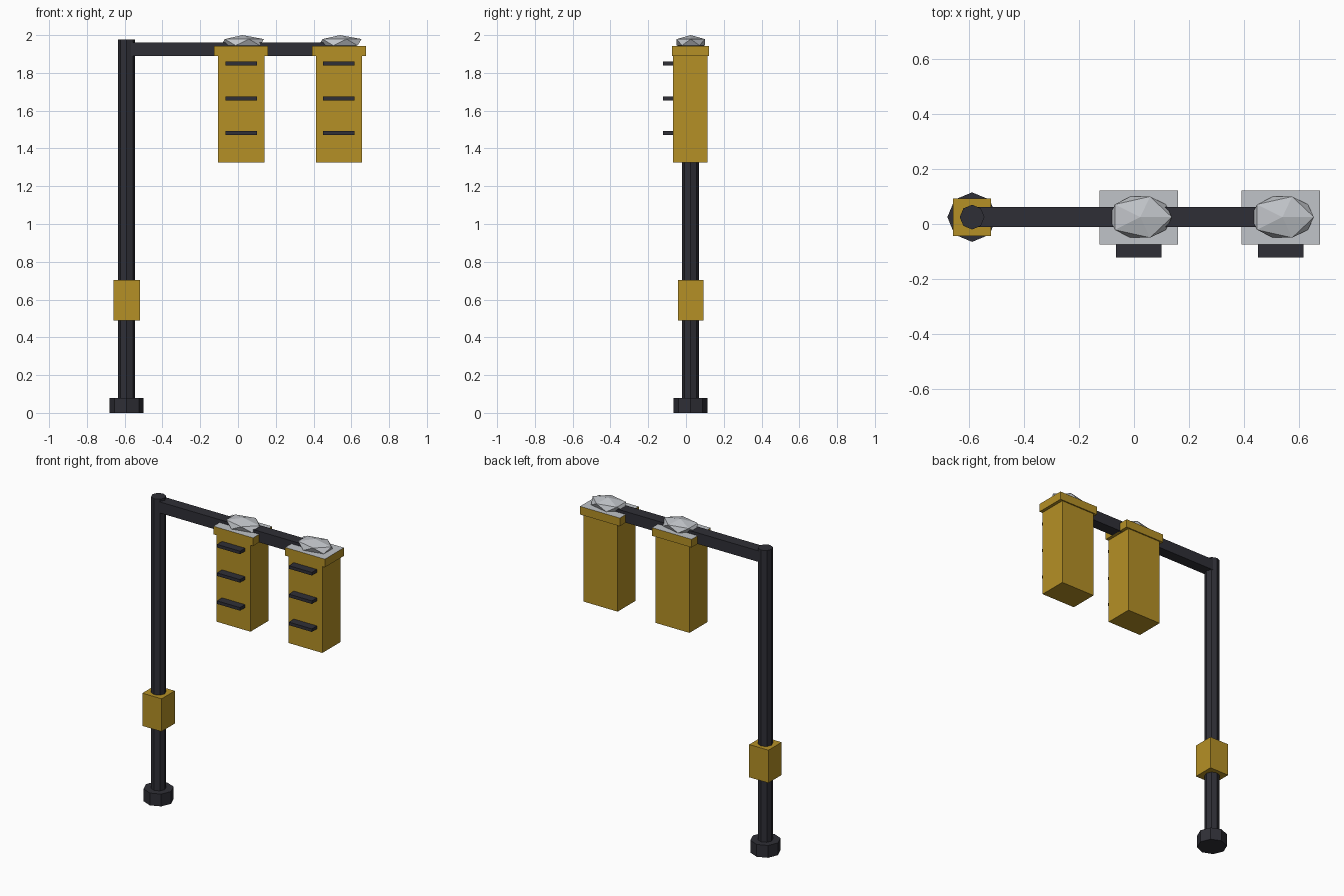
import bpy
import math
from mathutils import Vector

cube = bpy.data.objects.get("Cube")
if cube:
    bpy.data.objects.remove(cube, do_unlink=True)


def make_material(name, rgb):
    mat = bpy.data.materials.new(name)
    mat.use_nodes = True
    color = (*rgb, 1.0)
    mat.diffuse_color = color
    mat.node_tree.nodes["Principled BSDF"].inputs["Base Color"].default_value = color
    return mat


gold = make_material("mustard yellow", (0.46, 0.28, 0.019))
dark = make_material("charcoal", (0.028, 0.028, 0.037))
snow = make_material("pale grey", (0.53, 0.55, 0.58))


def finish(name, *mats):
    obj = bpy.context.object
    obj.name = name
    for mat in mats:
        obj.data.materials.append(mat)
    return obj


def box(name, low, high, *mats):
    low, high = Vector(low), Vector(high)
    bpy.ops.mesh.primitive_cube_add(size=1, location=(low + high) / 2)
    obj = finish(name, *mats)
    size = high - low
    for v in obj.data.vertices:
        v.co = v.co * size
    return obj


def octagon(name, radius, z0, z1):
    bpy.ops.mesh.primitive_cylinder_add(
        vertices=8, radius=radius, depth=z1 - z0,
        location=(POLE_X, MID_Y, (z0 + z1) / 2))
    return finish(name, dark)


POLE_X, MID_Y = -0.589, 0.025

# Pole, foot, control box and horizontal arm
octagon("pole_foot", 0.09, 0, 0.08)
octagon("pole", 0.045, 0.02, 1.977)
box("control_box", (POLE_X - 0.069, MID_Y - 0.068, 0.49),
    (POLE_X + 0.069, MID_Y + 0.068, 0.703), gold)
box("arm", (POLE_X, MID_Y - 0.036, 1.89), (0.52, MID_Y + 0.036, 1.962), dark)

# Two hanging signal heads
for side, x, heap_x in (("inner", 0.017, 0.023), ("outer", 0.534, 0.54)):
    box(side + "_signal_housing", (x - 0.122, -0.07, 1.326),
        (x + 0.122, 0.114, 1.90), gold)

    # Cap with a snow-covered upper face
    cap = box(side + "_signal_cap", (x - 0.143, -0.074, 1.89),
              (x + 0.143, 0.122, 1.943), gold, snow)
    for face in cap.data.polygons:
        if face.normal.z > 0.5:
            face.material_index = 1

    # Visors, one over each lamp position
    for label, z in (("top", 1.849), ("middle", 1.664), ("bottom", 1.482)):
        box(f"{side}_{label}_visor", (x - 0.083, -0.122, z - 0.01),
            (x + 0.083, -0.06, z + 0.01), dark)

    # Faceted snow heap
    bpy.ops.mesh.primitive_ico_sphere_add(
        subdivisions=1, radius=1, location=(heap_x, MID_Y, 1.962))
    heap = finish(side + "_snow_heap", snow)
    for v in heap.data.vertices:
        v.co = v.co * Vector((0.128, 0.088, 0.038))
